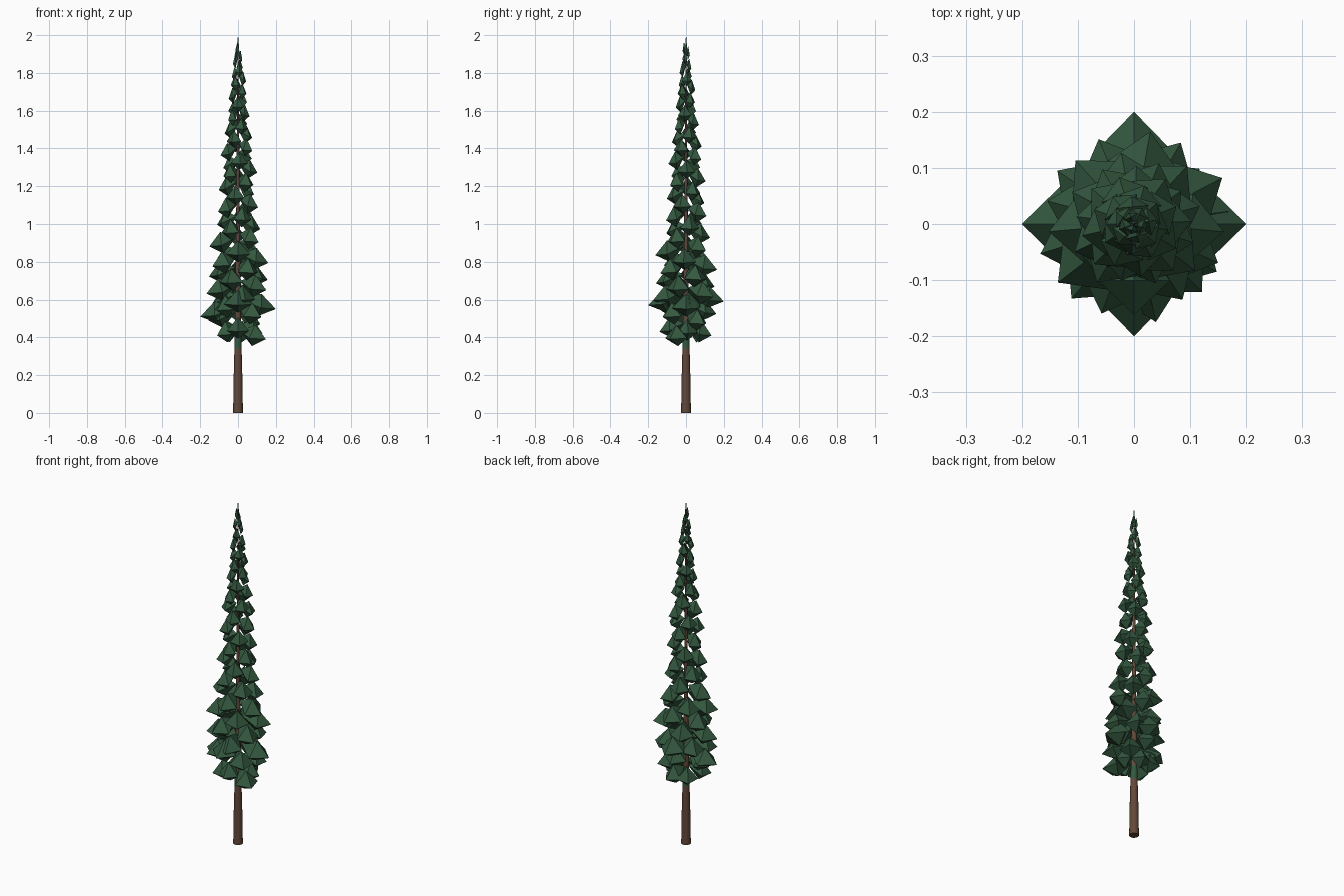
import bpy, bmesh, math, random
from mathutils import Matrix, Vector

random.seed(7)
if "Cube" in bpy.data.objects:
    bpy.data.objects.remove(bpy.data.objects["Cube"])


def material(name, rgb):
    m = bpy.data.materials.new(name)
    m.use_nodes = True
    m.diffuse_color = (*rgb, 1)
    m.node_tree.nodes["Principled BSDF"].inputs["Base Color"].default_value = (*rgb, 1)
    return m


needles = material("needle green", (0.034, 0.098, 0.05))
bark = material("bark brown", (0.125, 0.064, 0.04))


def finish(name, bm, *mats):
    bmesh.ops.recalc_face_normals(bm, faces=bm.faces)
    mesh = bpy.data.meshes.new(name)
    bm.to_mesh(mesh)
    bm.free()
    for m in mats:
        mesh.materials.append(m)
    obj = bpy.data.objects.new(name, mesh)
    bpy.context.collection.objects.link(obj)


def lerp(table, z):
    for (z0, a), (z1, b) in zip(table, table[1:]):
        if z <= z1:
            return a + (b - a) * max(0, z - z0) / (z1 - z0)
    return table[-1][1]


# Trunk: smooth tapering rings, green where the foliage starts
bm = bmesh.new()
SIDES = 16
rings = []
for z, r in [(0, .026), (.06, .025), (.19, .023), (.34, .019), (.42, .017), (1, .01), (1.95, .002)]:
    rings.append([bm.verts.new((r * math.cos(math.tau * i / SIDES),
                                r * math.sin(math.tau * i / SIDES), z)) for i in range(SIDES)])
for a, b in zip(rings, rings[1:]):
    for i in range(SIDES):
        j = (i + 1) % SIDES
        side = bm.faces.new((a[i], a[j], b[j], b[i]))
        side.smooth = True
        side.material_index = int(.34 < side.calc_center_median().z < .42)
bm.faces.new(rings[0])
bm.faces.new(rings[-1])
finish("trunk", bm, bark, needles)

# Branches: drooping faceted tufts with a ridge, a point and two shoulders
REACH = [(.36, .145), (.42, .14), (.5, .17), (.6, .182), (.75, .168), (.88, .148), (1, .12),
         (1.25, .105), (1.4, .09), (1.5, .07), (1.7, .05), (1.85, .028), (1.95, .013)]
HEIGHT = [(.36, .1), (.6, .11), (1, .1), (1.4, .085), (1.7, .075), (1.95, .06)]


def add_tuft(bm, z, angle, reach):
    h = lerp(HEIGHT, z)
    w = min(reach * .6, .02 + reach * .27)
    # root, ridge, tip, two shoulders, underside
    points = [(.08, 0, .45), (.62, 0, .75), (1, 0, 0), (.62, w, .05), (.62, -w, .05), (.5, 0, -.36)]
    turn = Matrix.Rotation(angle, 3, "Z")
    v = [bm.verts.new(turn @ Vector((x * reach, y, z + k * h))) for x, y, k in points]
    root, ridge, tip, left, right, under = v
    for side in (left, right):
        for a, b in ((root, ridge), (ridge, tip), (tip, under), (under, root)):
            bm.faces.new((a, b, side))


bm = bmesh.new()
# Lowest skirt and the widest ring
for z, deg, r in [(.39, -30, .17), (.41, 215, .135), (.43, -90, .14), (.42, 5, .13),
                  (.41, 75, .14), (.41, 130, .14),
                  (.55, 0, .2), (.59, 90, .2), (.51, 180, .2), (.57, 270, .2)]:
    add_tuft(bm, z, math.radians(deg), r)
# Spiral up the trunk
z, angle = .47, .7
while z < 1.93:
    add_tuft(bm, z, angle, lerp(REACH, z) * random.uniform(.92, 1.05))
    angle += math.radians(137.5)
    z += .018 if z < .8 else .023
finish("branches", bm, needles)

# Top shoot: slim pointed leader
bm = bmesh.new()
bmesh.ops.create_cone(bm, segments=5, radius1=.009, radius2=.0005, depth=.11,
                      matrix=Matrix.Translation((0, 0, 1.945)))
finish("top_shoot", bm, needles)
